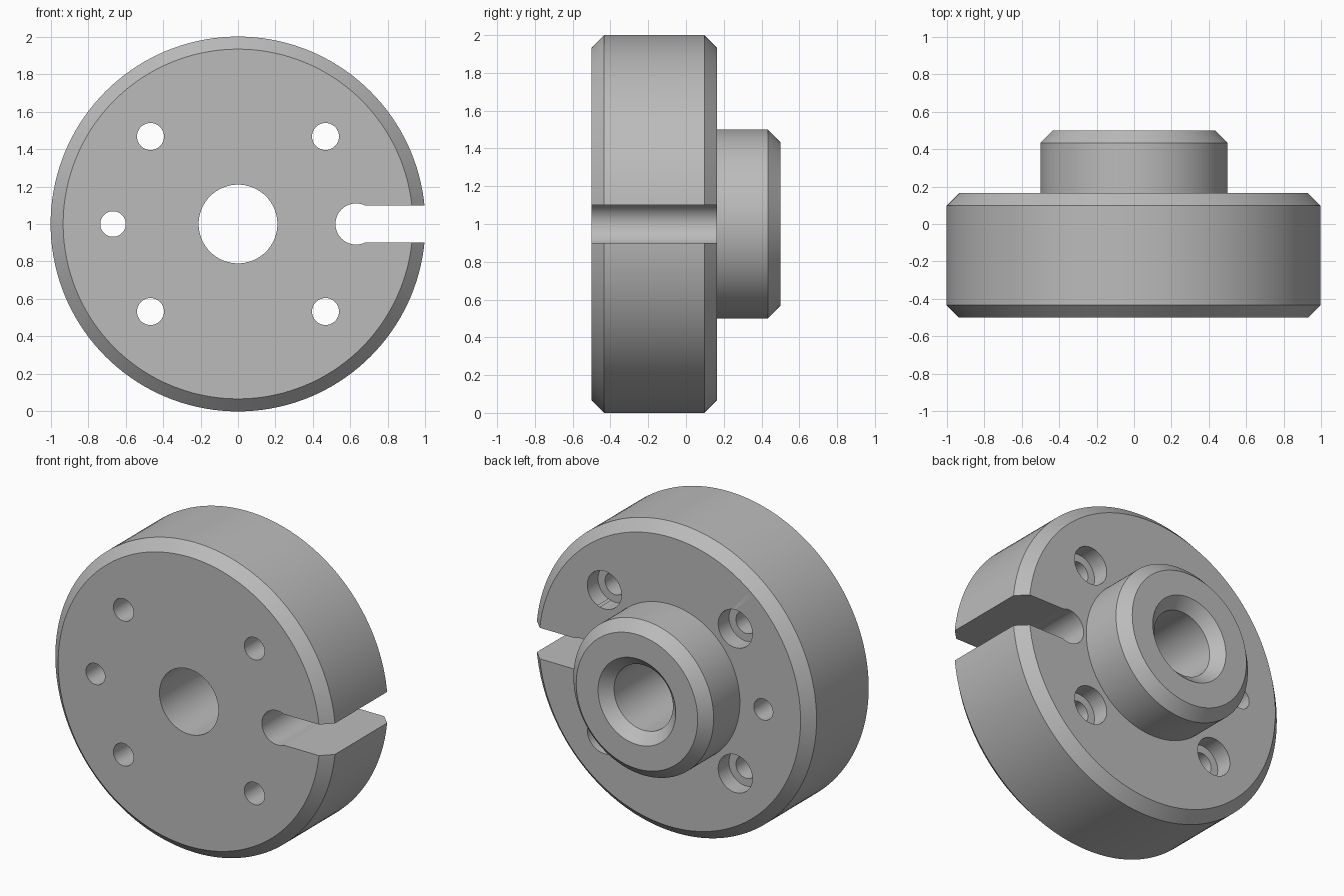
import bpy
import bmesh
import math
from mathutils import Matrix, Vector

if "Cube" in bpy.data.objects:
    bpy.data.objects.remove(bpy.data.objects["Cube"], do_unlink=True)

CENTRE = 1.0          # height of the turning axis
FRONT, STEP, BACK = -0.5, 0.165, 0.5
CHAMFER = 0.067

# Single plain metal colour
metal = bpy.data.materials.new("grey_metal")
metal.use_nodes = True
grey = (0.5, 0.5, 0.5, 1)
metal.diffuse_color = grey
metal.node_tree.nodes["Principled BSDF"].inputs["Base Color"].default_value = grey


def make_object(name, bm):
    bmesh.ops.recalc_face_normals(bm, faces=bm.faces)
    mesh = bpy.data.meshes.new(name)
    bm.to_mesh(mesh)
    bm.free()
    mesh.materials.append(metal)
    obj = bpy.data.objects.new(name, mesh)
    bpy.context.collection.objects.link(obj)
    return obj


def lathe(name, profile, steps=144):
    """Revolve a closed (radius, y) profile about the axis along y."""
    bm = bmesh.new()
    verts = [bm.verts.new((r, y, CENTRE)) for r, y in profile]
    edges = [bm.edges.new((v, verts[i - 1])) for i, v in enumerate(verts)]
    bmesh.ops.spin(bm, geom=verts + edges, cent=(0, 0, CENTRE), axis=(0, 1, 0),
                   angle=math.tau, steps=steps, use_merge=False)
    bmesh.ops.remove_doubles(bm, verts=bm.verts, dist=1e-4)
    return make_object(name, bm)


def cylinder(name, x, z, radius, y0, y1, segments=48):
    bm = bmesh.new()
    place = Matrix.Translation((x, (y0 + y1) / 2, CENTRE + z)) @ Matrix.Rotation(math.pi / 2, 4, 'X')
    bmesh.ops.create_cone(bm, cap_ends=True, segments=segments, radius1=radius,
                          radius2=radius, depth=y1 - y0, matrix=place)
    return make_object(name, bm)


def box(name, centre, size):
    bm = bmesh.new()
    place = Matrix.Translation(Vector(centre)) @ Matrix.Diagonal((*size, 1))
    bmesh.ops.create_cube(bm, size=1, matrix=place)
    return make_object(name, bm)


# Chamfered disc, hub and countersunk bore in one turned profile
bore, hub, rim = 0.21, 0.5, 1.0
body = lathe("flanged_hub", [
    (bore, FRONT), (rim - CHAMFER, FRONT), (rim, FRONT + CHAMFER),
    (rim, STEP - CHAMFER), (rim - CHAMFER, STEP), (hub, STEP),
    (hub, BACK - CHAMFER), (hub - CHAMFER, BACK),
    (bore + CHAMFER, BACK), (bore, BACK - CHAMFER)])

# Four counterbored screw holes
cutters = []
for sx in (-1, 1):
    for sz in (-1, 1):
        x, z = 0.467 * sx, 0.467 * sz
        cutters.append(cylinder("screw_hole_cutter", x, z, 0.072, -0.7, 0.3))
        cutters.append(cylinder("counterbore_cutter", x, z, 0.122, STEP - 0.11, 0.3))

# Small pin hole on one side, round-ended slot on the other
cutters.append(cylinder("pin_hole_cutter", -0.667, 0, 0.068, -0.7, 0.3))
cutters.append(cylinder("slot_end_cutter", 0.63, 0, 0.11, -0.7, 0.3))
cutters.append(box("slot_cutter", (0.93, -0.2, CENTRE), (0.6, 1.0, 0.2)))

for cutter in cutters:
    mod = body.modifiers.new(cutter.name, 'BOOLEAN')
    mod.operation = 'DIFFERENCE'
    mod.solver = 'EXACT'
    mod.object = cutter

# Apply the cuts, then drop the cutters
bpy.ops.object.select_all(action='DESELECT')
bpy.context.view_layer.objects.active = body
body.select_set(True)
for name in [m.name for m in body.modifiers]:
    bpy.ops.object.modifier_apply(modifier=name)
for cutter in cutters:
    bpy.data.objects.remove(cutter, do_unlink=True)

# Smooth round walls with crisp edges
bpy.ops.object.shade_smooth_by_angle(angle=math.radians(20))
